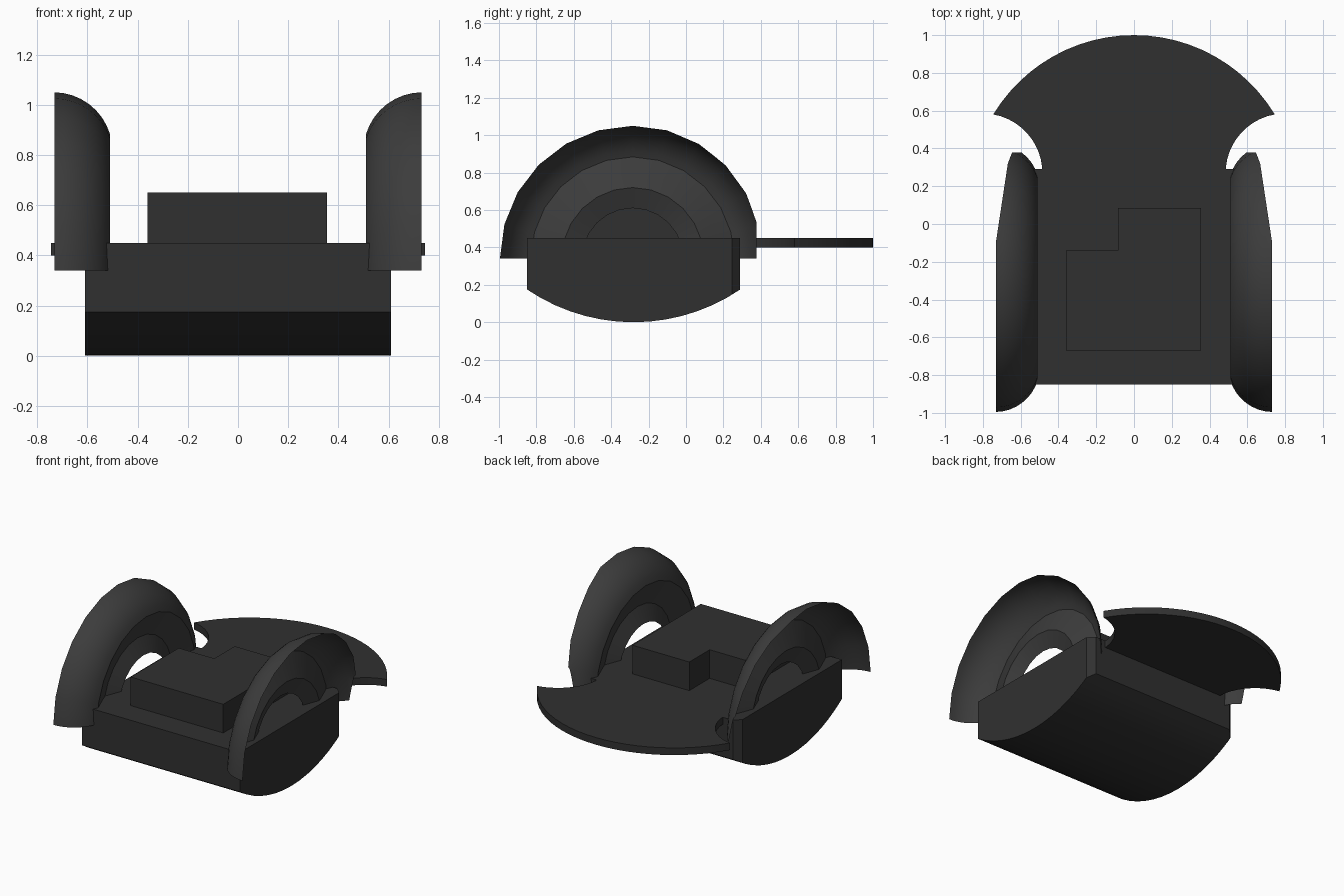
import bpy, bmesh, math

if "Cube" in bpy.data.objects:
    bpy.data.objects.remove(bpy.data.objects["Cube"])


def material(name, v):
    m = bpy.data.materials.new(name)
    m.diffuse_color = (v, v, v, 1)
    m.use_nodes = True
    m.node_tree.nodes["Principled BSDF"].inputs["Base Color"].default_value = m.diffuse_color
    return m


dark = material("dark", 0.03)
mid = material("dark_grey", 0.045)


def finish(name, bm, mat, angle=30, normals=True):
    if normals:
        bmesh.ops.recalc_face_normals(bm, faces=bm.faces)
    me = bpy.data.meshes.new(name)
    bm.to_mesh(me)
    bm.free()
    ob = bpy.data.objects.new(name, me)
    bpy.context.collection.objects.link(ob)
    me.materials.append(mat)
    bpy.ops.object.select_all(action='DESELECT')
    ob.select_set(True)
    bpy.context.view_layer.objects.active = ob
    bpy.ops.object.shade_smooth_by_angle(angle=math.radians(angle))
    return ob


def prism(points, vec):
    bm = bmesh.new()
    f = bm.faces.new([bm.verts.new(p) for p in points])
    r = bmesh.ops.extrude_face_region(bm, geom=[f])
    bmesh.ops.translate(bm, vec=vec, verts=[v for v in r['geom'] if isinstance(v, bmesh.types.BMVert)])
    return bm


def cut(bm, co, no, fill=False):
    geom = bm.verts[:] + bm.edges[:] + bm.faces[:]
    r = bmesh.ops.bisect_plane(bm, geom=geom, plane_co=co, plane_no=no, clear_outer=True)
    if fill:
        bmesh.ops.holes_fill(bm, edges=[e for e in r['geom_cut'] if isinstance(e, bmesh.types.BMEdge)])


def arc(cx, cy, r, a0, a1, n):
    out = []
    for i in range(n + 1):
        a = math.radians(a0 + (a1 - a0) * i / n)
        out.append((cx + r * math.cos(a), cy + r * math.sin(a)))
    return out


# Body with curved underside and chamfered rear corners
R = (0.57 ** 2 + 0.175 ** 2) / (2 * 0.175)
half = math.degrees(math.asin(0.57 / R))
side = arc(-0.28, R, R, 270 - half, 270 + half, 14) + [(0.29, 0.45), (-0.85, 0.45)]
bm = prism([(-0.61, y, z) for y, z in side], (1.22, 0, 0))
for s in (1, -1):
    cut(bm, (s * 0.61, 0.245, 0), (s, 1, 0), fill=True)
finish("body", bm, dark)

# Fan-shaped rear deck with concave cut-outs
edge = math.degrees(math.asin(0.745 / 0.871))
fan = arc(0, 0.129, 0.871, 90 - edge, 90 + edge, 24)
scoop = arc(0.80, 0.27, 0.315, 100, 174.5, 10)
left = [(-x, y) for x, y in scoop[1:]]
right = [(x, y) for x, y in reversed(scoop[1:])]
bm = prism([(x, y, 0.40) for x, y in fan + left + [(-0.49, 0.27), (0.49, 0.27)] + right], (0, 0, 0.05))
finish("rear_deck", bm, dark)

# L-shaped raised block
ell = [(-0.36, -0.67), (0.355, -0.67), (0.355, 0.085), (-0.085, 0.085), (-0.085, -0.14), (-0.36, -0.14)]
finish("raised_block", prism([(x, y, 0.44) for x, y in ell], (0, 0, 0.21)), dark)

# Half-round arches: profile (x, radius) swept over the top in 12 steps
profile = arc(0.735, 0.475, 0.235, 91, 163, 8) + [(0.575, 0.38), (0.53, 0.27)]
for s, name in ((1, "right_arch"), (-1, "left_arch")):
    bm = bmesh.new()
    rows = []
    for i in range(13):
        a = math.pi * i / 12
        rows.append([bm.verts.new((s * x, -0.285 + r * math.cos(a), 0.34 + r * math.sin(a)))
                     for x, r in profile])
    for a, b in zip(rows, rows[1:]):
        for j in range(len(profile) - 1):
            q = (a[j], b[j], b[j + 1], a[j + 1])
            bm.faces.new(q if s < 0 else q[::-1])
    # Trim the rear end
    cut(bm, (0, 0.378, 0), (0, 1, 0))
    cut(bm, (s * 0.73, -0.09, 0), (s * 0.41, 0.062, 0))
    cut(bm, (s * 0.668, 0.32, 0), (s * 0.06, 0.023, 0))
    bmesh.ops.recalc_face_normals(bm, faces=bm.faces)
    top = max(bm.faces, key=lambda f: f.calc_center_median().z)
    if top.normal.z < 0:
        bmesh.ops.reverse_faces(bm, faces=bm.faces)
    finish(name, bm, mid, 35, normals=False)
